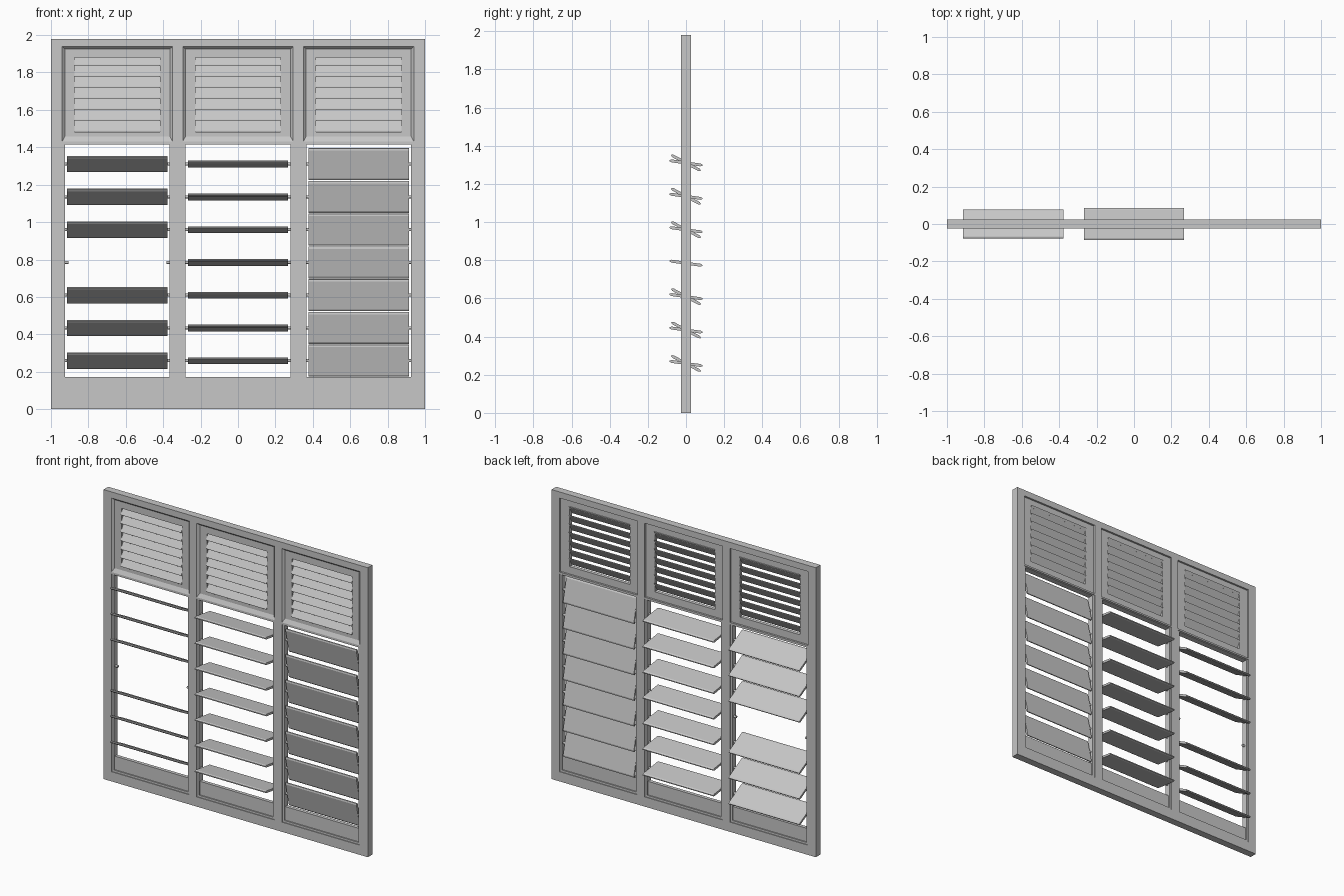
import bpy, bmesh
from math import radians

cube = bpy.data.objects.get("Cube")
if cube:
    bpy.data.objects.remove(cube, do_unlink=True)

paint = bpy.data.materials.new("light_grey_paint")
paint.use_nodes = True
GREY = (0.57, 0.57, 0.57, 1)
paint.diffuse_color = GREY
paint.node_tree.nodes["Principled BSDF"].inputs["Base Color"].default_value = GREY


def finish(name, bm):
    bmesh.ops.recalc_face_normals(bm, faces=bm.faces)
    mesh = bpy.data.meshes.new(name)
    bm.to_mesh(mesh)
    bm.free()
    mesh.materials.append(paint)
    obj = bpy.data.objects.new(name, mesh)
    bpy.context.collection.objects.link(obj)
    return obj


def prism(name, profile, x0, x1):
    """Extrude a (y, z) profile along x."""
    bm = bmesh.new()
    ends = [[bm.verts.new((x, y, z)) for y, z in profile] for x in (x0, x1)]
    bm.faces.new(ends[0])
    bm.faces.new(ends[1])
    n = len(profile)
    for i in range(n):
        j = (i + 1) % n
        bm.faces.new((ends[0][i], ends[0][j], ends[1][j], ends[1][i]))
    return finish(name, bm)


def box(name, x0, x1, z0, z1, depth):
    """Board centred on y = 0 with the given half depth."""
    d = depth
    return prism(name, [(-d, z0), (d, z0), (d, z1), (-d, z1)], x0, x1)


def border(name, outer, inner, depth):
    """Four boards filling the space between two (x0, x1, z0, z1) rectangles."""
    a, b, c, d = outer
    e, f, g, h = inner
    box(name + "_left_side", a, e, c, d, depth)
    box(name + "_right_side", f, b, c, d, depth)
    box(name + "_bottom", e, f, c, g, depth)
    box(name + "_top", e, f, h, d, depth)


def chamfer(name, outer, inner, y_outer, y_inner):
    """Mitred sloping moulding between two rectangles."""
    bm = bmesh.new()
    rings = []
    for (a, b, c, d), y in ((outer, y_outer), (inner, y_inner)):
        rings.append([bm.verts.new((x, y, z)) for x, z in ((a, c), (b, c), (b, d), (a, d))])
    for i in range(4):
        j = (i + 1) % 4
        bm.faces.new((rings[0][i], rings[0][j], rings[1][j], rings[1][i]))
    finish(name, bm)


def slat(name, x, z, half_length, width, thickness, angle):
    """Blade with tapered long edges, turned about its own axis."""
    w, t = width / 2, thickness / 2
    tip = w - thickness * 0.7
    profile = [(-w, -t * .4), (-tip, -t), (tip, -t), (w, -t * .4),
               (w, t * .4), (tip, t), (-tip, t), (-w, t * .4)]
    obj = prism(name, profile, -half_length, half_length)
    obj.location = (x, 0, z)
    obj.rotation_euler.x = radians(angle)
    return obj


def pin(name, x, z):
    bpy.ops.mesh.primitive_cylinder_add(vertices=12, radius=0.008, depth=0.022,
                                        location=(x, 0, z), rotation=(0, radians(90), 0))
    obj = bpy.context.object
    obj.name = name
    obj.data.materials.append(paint)


DEPTH = 0.025      # half depth of the outer frame
PANEL = 0.012      # half depth of the recessed panels
HEIGHT = 1.98
BAY = 0.295        # half width of a bay between the posts
OPEN = 0.28        # half width of the clear opening
SPACING = 0.645
SILL, TRANSOM, HEAD = 0.066, 1.42, 1.938

# Outer frame: posts, then rails between them
box("right_post", -1, -SPACING - BAY, 0, HEIGHT, DEPTH)
box("left_post", SPACING + BAY, 1, 0, HEIGHT, DEPTH)
box("right_mullion", BAY - SPACING, -BAY, 0, HEIGHT, DEPTH)
box("left_mullion", BAY, SPACING - BAY, 0, HEIGHT, DEPTH)

bays = (("right", -SPACING, -28), ("middle", 0, -8), ("left", SPACING, -77))
for side, x, tilt in bays:
    l, r = x - BAY, x + BAY
    box(side + "_bottom_rail", l, r, 0, SILL, DEPTH)
    box(side + "_top_rail", l, r, HEAD, HEIGHT, DEPTH)
    box(side + "_transom", l, r, TRANSOM, 1.432, DEPTH)

    # Upper panel with sloping moulding and fixed slats
    outer = (l, r, 1.432, HEAD)
    inner = (l + 0.014, r - 0.014, 1.458, HEAD - 0.012)
    chamfer(side + "_front_moulding", outer, inner, -DEPTH, -PANEL)
    vent = (x - 0.228, x + 0.228, 1.482, 1.88)
    border(side + "_vent_panel", outer, vent, PANEL)
    for i in range(7):
        slat(f"{side}_vent_slat_{i + 1}", x, 1.514 + i * 0.0588, 0.229, 0.07, 0.006, 58)

    # Slim stops around the lower opening, and the kick board
    border(side + "_stop", (l, r, SILL, TRANSOM), (x - OPEN, x + OPEN, 0.08, TRANSOM - 0.006), 0.02)
    box(side + "_kick_board", x - OPEN, x + OPEN, 0.08, 0.172, PANEL)

    # Pivoting slats on pins; one slat is missing from the right bay
    for i in range(7):
        z = 0.259 + i * 0.1752
        for s in (-1, 1):
            pin(f"{side}_pin_{i + 1}", x + s * 0.273, z)
        if not (side == "right" and i == 3):
            slat(f"{side}_slat_{i + 1}", x, z, 0.268, 0.174, 0.015, tilt)
